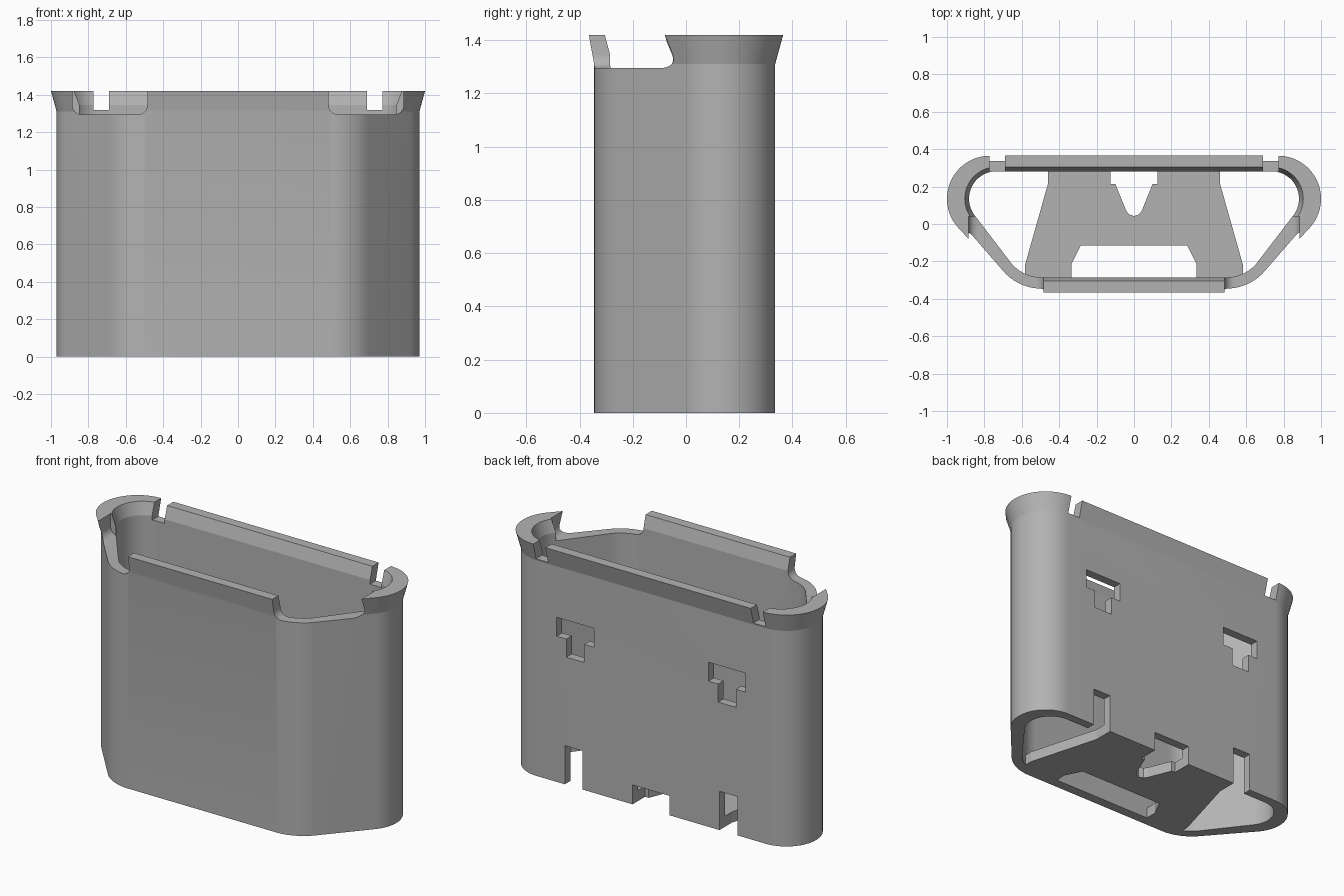
import bpy, bmesh
from math import radians, cos, sin

cube = bpy.data.objects.get("Cube")
if cube:
    bpy.data.objects.remove(cube, do_unlink=True)

grey = bpy.data.materials.new("plain grey")
grey.use_nodes = True
grey.diffuse_color = (0.45, 0.45, 0.45, 1)
grey.node_tree.nodes["Principled BSDF"].inputs["Base Color"].default_value = (0.45, 0.45, 0.45, 1)


def finish(bm, name):
    bmesh.ops.recalc_face_normals(bm, faces=bm.faces)
    mesh = bpy.data.meshes.new(name)
    bm.to_mesh(mesh)
    bm.free()
    mesh.materials.append(grey)
    obj = bpy.data.objects.new(name, mesh)
    bpy.context.collection.objects.link(obj)
    return obj


def prism(name, points, move):
    """Extrude a closed outline along the vector move."""
    bm = bmesh.new()
    face = bm.faces.new([bm.verts.new(p) for p in points])
    new = bmesh.ops.extrude_face_region(bm, geom=[face])["geom"]
    bmesh.ops.translate(bm, vec=move, verts=[v for v in new if isinstance(v, bmesh.types.BMVert)])
    return finish(bm, name)


def arc(cx, cy, r, start, end, steps=24):
    angles = [radians(start + (end - start) * i / steps) for i in range(steps + 1)]
    return [(cx + r * cos(a), cy + r * sin(a)) for a in angles]


def ring(bm, z, back, front):
    """Symmetric rounded outline from a back corner arc and a front corner arc."""
    half = arc(*back, 90, -41) + arc(*front, -41, -90)
    points = half + [(-x, y) for x, y in reversed(half)]
    return [bm.verts.new((x, y, z)) for x, y in points]


# Hollow shell: outer wall, flared rim, inner wall, all lofted in a closed loop
bm = bmesh.new()
rings = [
    ring(bm, 0, (.77, .135, .2), (.495, -.075, .27)),
    ring(bm, 1.31, (.77, .135, .2), (.495, -.075, .27)),
    ring(bm, 1.42, (.77, .135, .23), (.495, -.075, .29)),
    ring(bm, 1.42, (.735, .135, .17), (.495, -.075, .23)),
    ring(bm, 1.345, (.735, .135, .147), (.495, -.075, .21)),
    ring(bm, 0, (.735, .135, .147), (.495, -.075, .21)),
]
for a, b in zip(rings, rings[1:] + rings[:1]):
    for i in range(len(a)):
        j = (i + 1) % len(a)
        bm.faces.new((a[i], a[j], b[j], b[i]))
shell = finish(bm, "holder_shell")

cutters = []


def cut(outline, y, depth):
    """Cutter outline in x and z, pushed along y."""
    cutters.append(prism("cutter", [(x, y, z) for x, z in outline], (0, depth, 0)))


def box(x0, x1, z0, z1):
    return [(x0, z0), (x1, z0), (x1, z1), (x0, z1)]


for s in (1, -1):
    # Rim gaps and tall slots in the back wall
    cut(box(s * .69, s * .772, 1.32, 1.5), .2, .3)
    cut(box(s * .46, s * .58, -.1, .235), .2, .3)
    # T-shaped holes in the back wall
    tee = [(-.06, .775), (.06, .775), (.06, .885), (.125, .885),
           (.125, 1), (-.125, 1), (-.125, .885), (-.06, .885)]
    cut([(s * .51 + x, z) for x, z in tee], .2, .3)
    # Rounded rim notches at the front corners
    notch = arc(.535, 1.345, .05, 180, 270, 8) + arc(.835, 1.345, .05, 270, 360, 8)
    notch += [(.885, 1.5), (.485, 1.5)]
    cut([(s * x, z) for x, z in notch], -.5, .54)
# Low centre notch in the back wall
cut(box(-.125, .125, -.1, .118), .2, .3)

bpy.context.view_layer.objects.active = shell
for c in cutters:
    mod = shell.modifiers.new("opening", "BOOLEAN")
    mod.operation = "DIFFERENCE"
    mod.solver = "EXACT"
    mod.object = c
    bpy.ops.object.modifier_apply(modifier=mod.name)
for c in cutters:
    bpy.data.objects.remove(c, do_unlink=True)

# Floor plate with a tapered back notch and a wide front opening
half = [(.028, .052), (.042, .072), (.1, .215), (.125, .215), (.125, .3), (.46, .3),
        (.46, .215), (.583, -.22), (.583, -.3), (.335, -.3), (.335, -.215), (.285, -.115)]
outline = [(0, .042)] + half + [(-x, y) for x, y in reversed(half)]
floor = prism("floor_plate", [(x, y, 0) for x, y in outline], (0, 0, .065))

bpy.ops.object.select_all(action="DESELECT")
shell.select_set(True)
bpy.ops.object.shade_smooth_by_angle(angle=radians(12))
